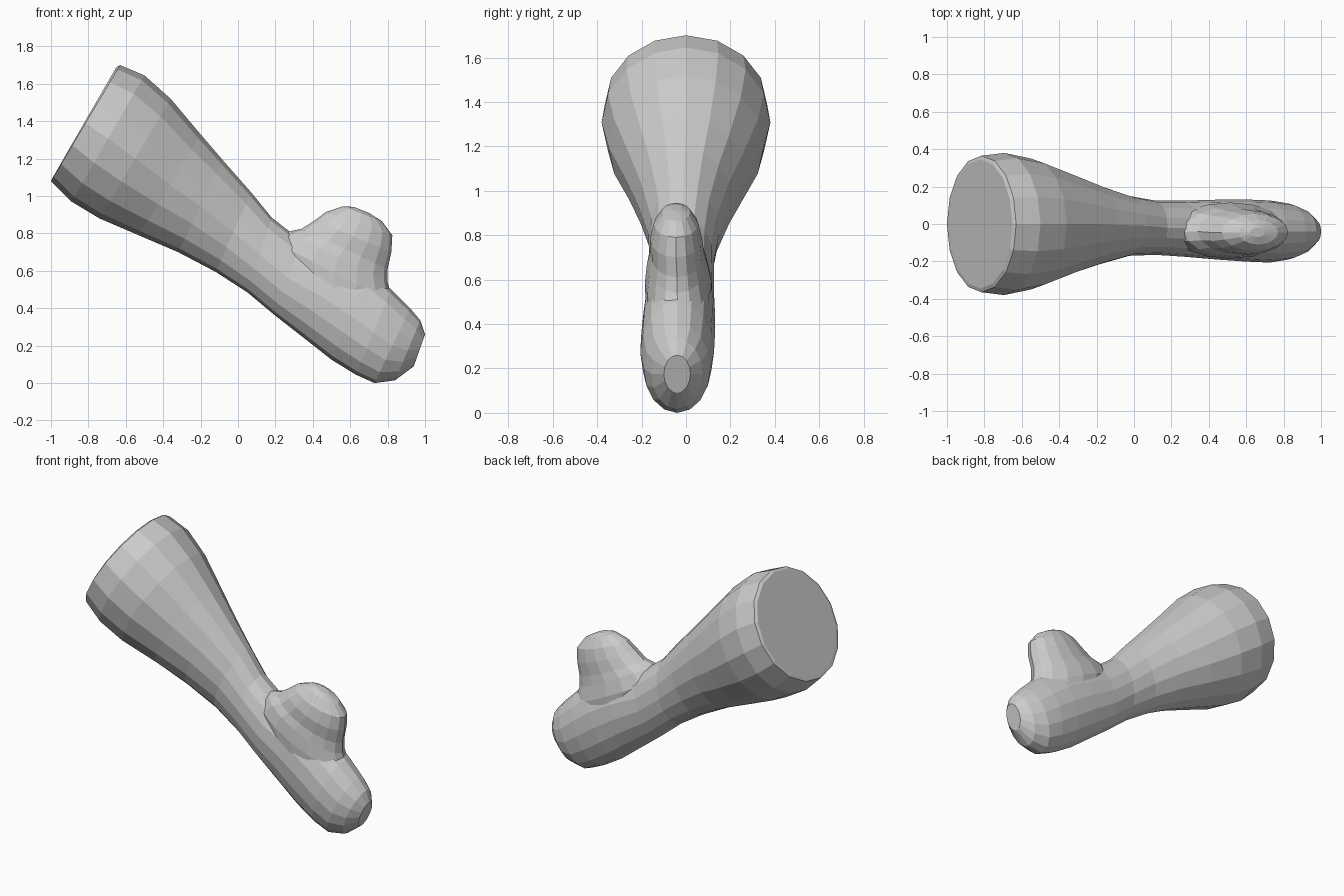
import bpy, bmesh, math
from mathutils import Vector

if "Cube" in bpy.data.objects:
    bpy.data.objects.remove(bpy.data.objects["Cube"])

SIDES = 16


def loft(name, sections):
    """Skin elliptical rings; each is (x1, z1, x2, z2, half_width, centre_y)."""
    bm = bmesh.new()
    rings = []
    for x1, z1, x2, z2, hw, cy in sections:
        a, b = Vector((x1, cy, z1)), Vector((x2, cy, z2))
        mid, arm = (a + b) / 2, (a - b) / 2
        ring = []
        for i in range(SIDES):
            t = 2 * math.pi * i / SIDES
            ring.append(bm.verts.new(mid + arm * math.cos(t) + Vector((0, hw * math.sin(t), 0))))
        rings.append(ring)
    for r, s in zip(rings, rings[1:]):
        for i in range(SIDES):
            j = (i + 1) % SIDES
            bm.faces.new((r[i], r[j], s[j], s[i]))
    bm.faces.new(rings[0][::-1])
    bm.faces.new(rings[-1])
    bmesh.ops.recalc_face_normals(bm, faces=bm.faces)
    mesh = bpy.data.meshes.new(name)
    bm.to_mesh(mesh)
    bm.free()
    obj = bpy.data.objects.new(name, mesh)
    bpy.context.collection.objects.link(obj)
    return obj


# Forearm and mitten-like hand: wide flat cuff to rounded tip
arm = loft("arm", [
    (-.65, 1.69, -.99, 1.10, .345, 0),
    (-.63, 1.70, -1.0, 1.08, .365, 0),
    (-.50, 1.645, -.89, .97, .38, 0),
    (-.36, 1.52, -.74, .88, .35, 0),
    (-.20, 1.33, -.53, .79, .275, 0),
    (-.08, 1.19, -.32, .70, .215, -.005),
    (.07, 1.02, -.12, .595, .16, -.01),
    (.18, .885, .05, .485, .145, -.02),
    (.34, .76, .20, .36, .15, -.025),
    (.53, .69, .36, .235, .16, -.03),
    (.70, .60, .50, .125, .166, -.035),
    (.82, .50, .63, .045, .166, -.04),
    (.92, .40, .73, .0, .15, -.04),
    (.975, .335, .84, .015, .115, -.04),
    (1.0, .26, .94, .09, .06, -.04),
])

# Thumb: flares into the hand, rounded at the top
thumb = loft("thumb", [
    (.28, .56, .76, .29, .145, -.035),
    (.20, .75, .83, .43, .150, -.035),
    (.27, .81, .80, .54, .135, -.04),
    (.34, .825, .80, .61, .122, -.04),
    (.41, .87, .82, .70, .118, -.045),
    (.47, .915, .825, .79, .10, -.045),
    (.56, .945, .77, .865, .065, -.045),
    (.62, .942, .70, .91, .025, -.045),
])

# Fuse thumb and hand into one skin
mod = arm.modifiers.new("fuse", 'BOOLEAN')
mod.operation = 'UNION'
mod.solver = 'EXACT'
mod.object = thumb
bpy.context.view_layer.objects.active = arm
arm.select_set(True)
bpy.ops.object.modifier_apply(modifier=mod.name)
bpy.data.objects.remove(thumb)
